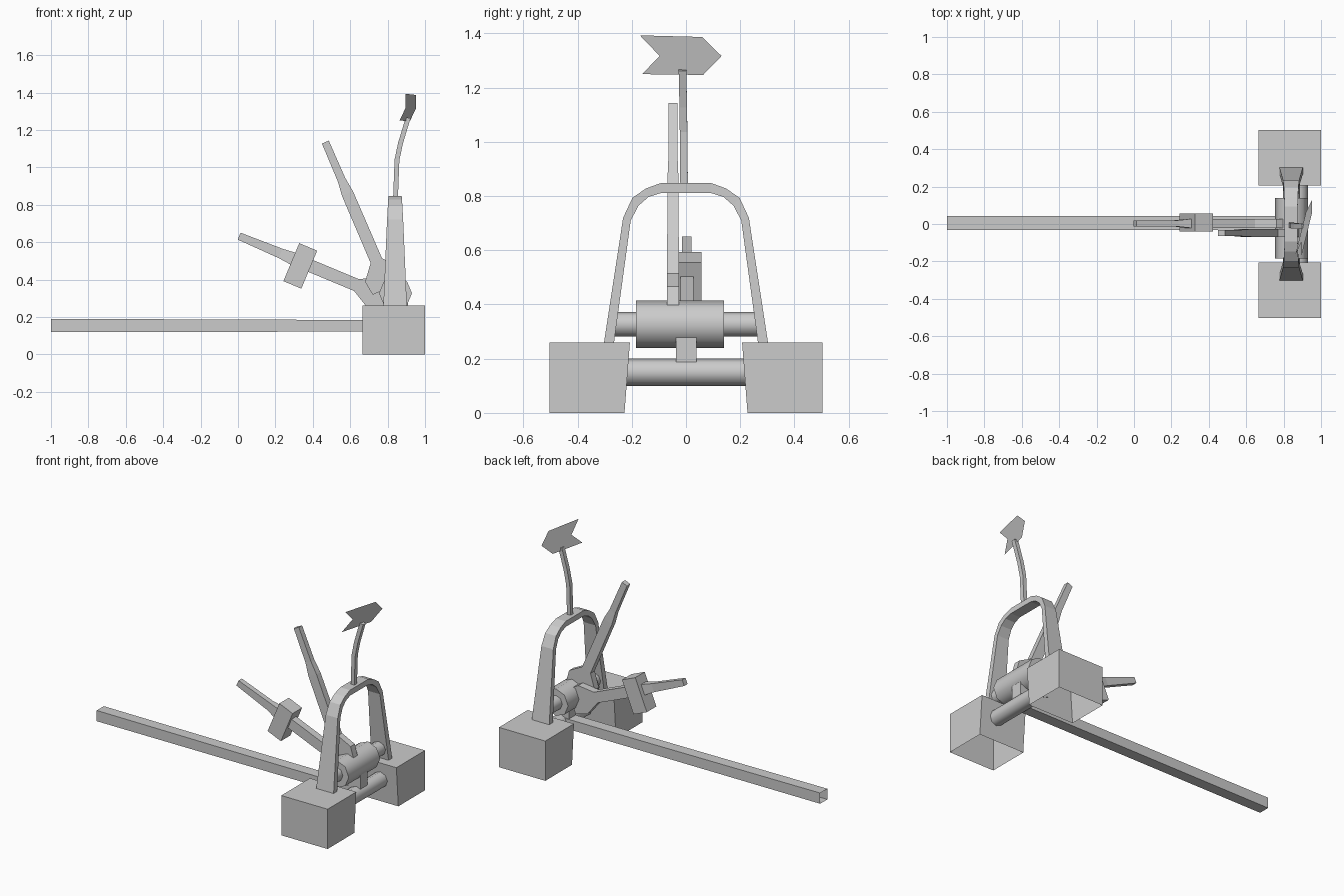
import bpy, bmesh, math
from mathutils import Vector

if "Cube" in bpy.data.objects:
    bpy.data.objects.remove(bpy.data.objects["Cube"])


def make(name, verts, faces):
    me = bpy.data.meshes.new(name)
    me.from_pydata([tuple(v) for v in verts], [], faces)
    ob = bpy.data.objects.new(name, me)
    bpy.context.collection.objects.link(ob)
    bm = bmesh.new()
    bm.from_mesh(me)
    bmesh.ops.recalc_face_normals(bm, faces=bm.faces)
    bm.to_mesh(me)
    bm.free()
    return ob


def loft(name, loops, cap_start=True, cap_end=True):
    """Skin a list of equal-length point loops."""
    n = len(loops[0])
    faces = [(i * n + k, i * n + (k + 1) % n, (i + 1) * n + (k + 1) % n, (i + 1) * n + k)
             for i in range(len(loops) - 1) for k in range(n)]
    if cap_start:
        faces.append(tuple(range(n)))
    if cap_end:
        faces.append(tuple(range((len(loops) - 1) * n, len(loops) * n)))
    return make(name, [v for lp in loops for v in lp], faces)


def section(x, z, y, side, hw, hy):
    """Rectangle around (x, y, z): hw along the xz vector side, hy along y."""
    c, s, d = Vector((x, y, z)), Vector((side[0], 0, side[1])) * hw, Vector((0, hy, 0))
    return [c + s + d, c + s - d, c - s - d, c - s + d]


def box(name, x0, x1, y0, y1, z0, z1):
    return loft(name, [[(x0, y0, z), (x1, y0, z), (x1, y1, z), (x0, y1, z)] for z in (z0, z1)])


def rod(name, x, z, y0, y1, r, n=8):
    ob = loft(name, [[(x + r * math.cos(k * math.tau / n), y, z + r * math.sin(k * math.tau / n))
                      for k in range(n)] for y in (y0, y1)])
    bpy.context.view_layer.objects.active = ob
    ob.select_set(True)
    bpy.ops.object.shade_smooth_by_angle(angle=math.radians(50))
    ob.select_set(False)


def lever(name, tip, root, y, profile):
    """Bar from tip to root; profile rows are (distance from tip, half width, half depth)."""
    a = Vector(tip)
    d = (Vector(root) - a).normalized()
    loft(name, [section(*(a + d * t), y, (-d.y, d.x), hw, hy) for t, hw, hy in profile])
    return d


# Base blocks with slanted inner faces and open undersides
for s, nm in ((-1, "front"), (1, "back")):
    loft("base_block_" + nm,
         [[(.665, s * yi, z), (1, s * yi, z), (1, s * .503, z), (.665, s * .503, z)]
          for yi, z in ((.227, 0), (.207, .26))], cap_start=False)

# Long connecting beam, open at the far end
loft("connecting_beam", [section(x, z, .006, (0, 1), h, .037)
                         for x, z, h in ((-1, .155, .035), (.33, .153, .032), (.87, .153, .032))],
     cap_start=False)

# Turning parts between the blocks
rod("lower_rod", .88, .15, -.22, .22, .05)
rod("axle", .842, .327, -.275, .265, .046)
rod("axle_drum", .842, .327, -.185, .14, .088)
box("crank_link", .82, .91, -.037, .038, .15, .28)

# Arch: (outer y, outer z, inner y, inner z, half width in x), half profile mirrored
half = [(.303, .257, .266, .257, .063), (.232, .72, .204, .71, .043), (.198, .793, .175, .765, .039),
        (.148, .828, .138, .797, .037), (.093, .848, .09, .812, .035)]
rows = [(-a, b, -c, d, w) for a, b, c, d, w in half] + half[::-1]
loft("arch", [[(.84 - w, a, b), (.84 + w, a, b), (.84 + w, c, d), (.84 - w, c, d)]
              for a, b, c, d, w in rows])

# Levers with slimmer grips and flared roots
lever("tall_lever", (.467, 1.135), (.74, .5), -.048,
      [(0, .02, .017), (.22, .022, .017), (.3, .032, .02), (.69, .033, .022),
       (.77, .1, .022), (.85, .09, .022)])
d = lever("weighted_lever", (.006, .632), (.635, .37), .003,
          [(0, .02, .017), (.24, .027, .017), (.31, .034, .024), (.68, .034, .024),
           (.78, .09, .024), (.87, .08, .024)])

# Counterweight on the low lever
loft("counterweight", [section(.333 + d.x * t, .473 + d.y * t, .008, (-d.y, d.x), .11, .049)
                       for t in (-.052, .052)])

# Bent signal pole
loft("signal_pole", [section(x, z, y, (.98, -.2), .013, .014)
                     for x, z, y in ((.842, .83, -.007), (.85, 1.04, -.009),
                                     (.869, 1.13, -.01), (.91, 1.265, -.013))])

# Tilted arrow-shaped plate
arrow = [(-.17, 1.393), (.06, 1.387), (.131, 1.317), (.063, 1.247), (-.162, 1.25), (-.097, 1.317)]
make("arrow_plate", [(.92 + .25 * y + .24 * (z - 1.317), y, z) for y, z in arrow],
     [(0, 1, 2, 5), (2, 3, 4, 5)])
